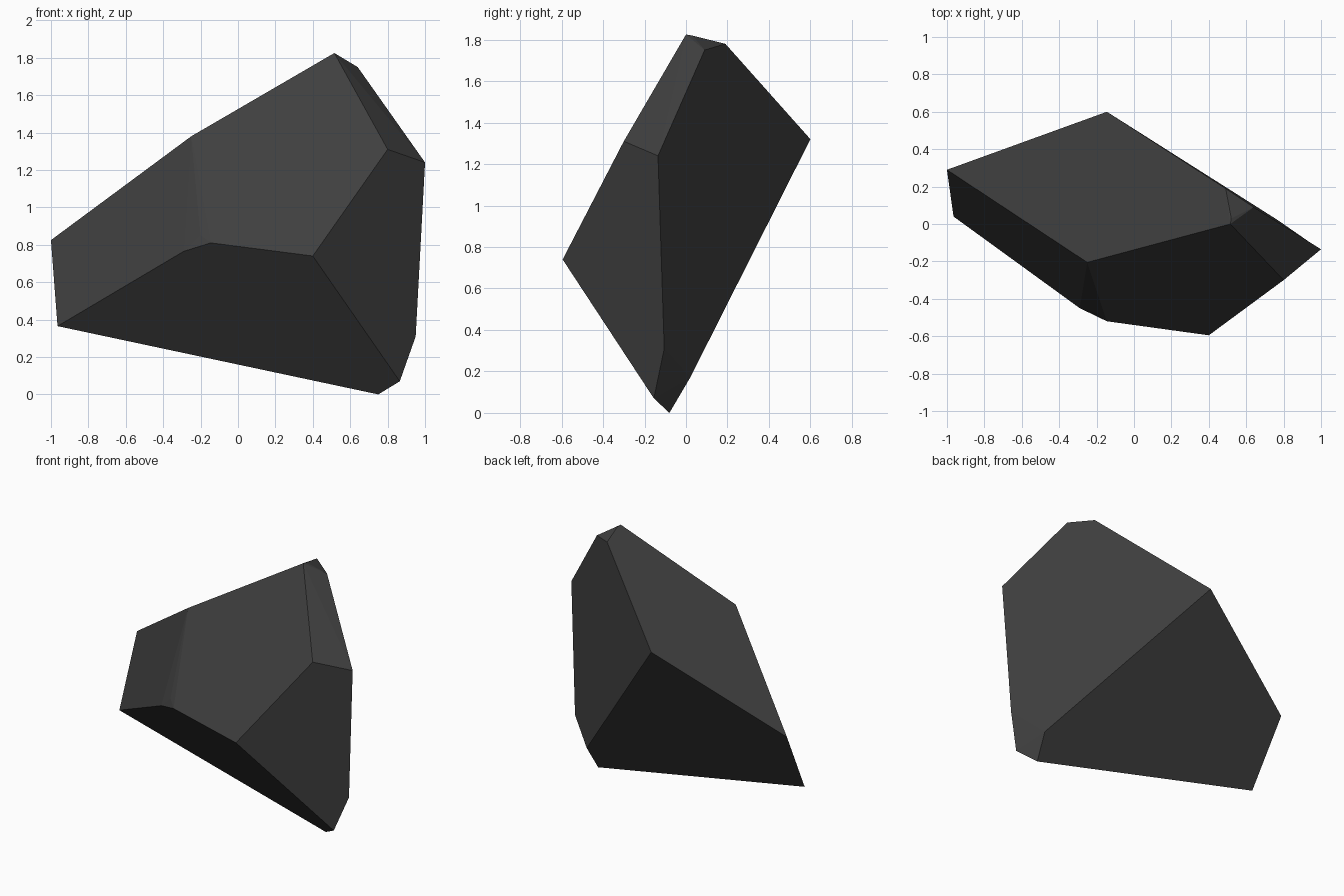
import bpy
import bmesh
from math import radians

default_cube = bpy.data.objects.get("Cube")
if default_cube:
    bpy.data.objects.remove(default_cube, do_unlink=True)


def flat_material(name, value):
    """Make a plain matte grey."""
    material = bpy.data.materials.new(name)
    material.use_nodes = True
    colour = (value, value, value, 1)
    material.diffuse_color = colour
    shader = material.node_tree.nodes["Principled BSDF"]
    shader.inputs["Base Color"].default_value = colour
    shader.inputs["Roughness"].default_value = 0.9
    return material


def convex_stone(name, corners, material):
    """Wrap flat facets around the corners and merge the coplanar triangles."""
    bm = bmesh.new()
    for corner in corners:
        bm.verts.new(corner)
    bmesh.ops.convex_hull(bm, input=bm.verts[:])
    loose = [v for v in bm.verts if not v.link_faces]
    bmesh.ops.delete(bm, geom=loose, context="VERTS")
    bmesh.ops.dissolve_limit(bm, angle_limit=radians(4),
                             verts=bm.verts[:], edges=bm.edges[:])
    bmesh.ops.recalc_face_normals(bm, faces=bm.faces[:])
    mesh = bpy.data.meshes.new(name)
    bm.to_mesh(mesh)
    bm.free()
    mesh.materials.append(material)
    stone = bpy.data.objects.new(name, mesh)
    bpy.context.collection.objects.link(stone)
    return stone


# Corners of the rock, grouped by region
right_end = [(-1, .29, .825), (-.965, .04, .365)]
front_ridge = [(-.25, -.205, 1.38), (-.2, -.475, .85), (-.145, -.52, .81),
               (-.29, -.45, .765), (.4, -.595, .74)]
left_end = [(.8, -.3, 1.31), (1, -.135, 1.24), (.95, -.105, .31)]
peak = [(.515, 0, 1.825), (.52, .03, 1.82), (.64, .09, 1.75), (.49, .19, 1.78)]
back = [(-.145, .6, 1.32)]
foot = [(.75, -.08, 0), (.865, -.155, .07), (.77, .02, .17)]

# Single flat-faceted rock
convex_stone("rock", right_end + front_ridge + left_end + peak + back + foot,
             flat_material("dark grey stone", .05))
